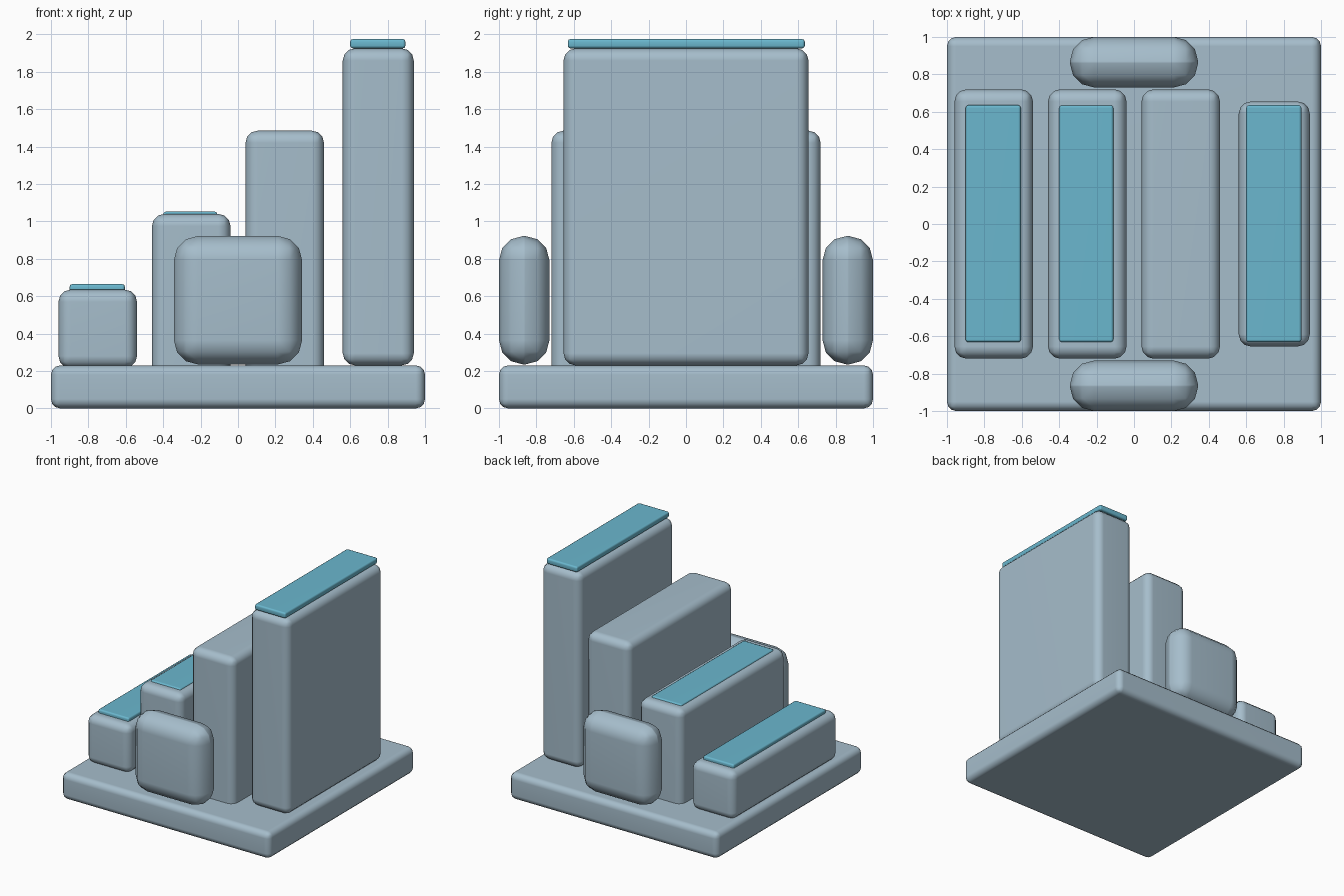
import bpy, bmesh

if "Cube" in bpy.data.objects:
    bpy.data.objects.remove(bpy.data.objects["Cube"])


def material(name, rgb):
    m = bpy.data.materials.new(name)
    m.diffuse_color = (*rgb, 1.0)
    m.use_nodes = True
    m.node_tree.nodes["Principled BSDF"].inputs["Base Color"].default_value = m.diffuse_color
    return m


grey = material("blue_grey", (0.38, 0.51, 0.60))
teal = material("teal", (0.145, 0.475, 0.62))


def rounded_box(name, x, y, z, radius, mat, segments=3):
    """Bevelled box from (min, max) ranges on each axis."""
    lo, hi = zip(x, y, z)
    bm = bmesh.new()
    bmesh.ops.create_cube(bm, size=1)
    for v in bm.verts:
        v.co = [(a + b) / 2 + c * (b - a) for a, b, c in zip(lo, hi, v.co)]
    bmesh.ops.bevel(bm, geom=bm.edges[:], offset=radius, offset_type='OFFSET',
                    segments=segments, profile=0.5, affect='EDGES')
    for f in bm.faces:
        f.smooth = True
    mesh = bpy.data.meshes.new(name)
    bm.to_mesh(mesh)
    bm.free()
    mesh.materials.append(mat)
    ob = bpy.data.objects.new(name, mesh)
    bpy.context.collection.objects.link(ob)
    # keeps the large faces flat-looking
    ob.modifiers.new("weighted_normals", 'WEIGHTED_NORMAL')
    return ob


# Base slab
rounded_box("base", (-1, 1), (-1, 1), (0, 0.23), 0.05, grey)

# Rising bars: x range, half depth, bottom, top
bars = [
    ((-0.96, -0.54), 0.72, 0.215, 0.635),
    ((-0.46, -0.04), 0.72, 0.17, 1.04),
    ((0.04, 0.46), 0.72, 0.17, 1.485),
    ((0.56, 0.94), 0.655, 0.23, 1.925),
]
for i, (x, d, z0, z1) in enumerate(bars, 1):
    rounded_box(f"bar_{i}", x, (-d, d), (z0, z1), 0.065, grey)

# Coloured caps on three of the bars
caps = [
    ("cap_1", (-0.90, -0.605), 0.615, 0.665),
    ("cap_2", (-0.40, -0.11), 1.0, 1.052),
    ("cap_4", (0.60, 0.895), 1.925, 1.975),
]
for name, x, z0, z1 in caps:
    rounded_box(name, x, (-0.632, 0.635), (z0, z1), 0.014, teal, 2)

# Pillow-shaped blocks at front and back
for name, y in (("front_pillow", (-1.0, -0.73)), ("back_pillow", (0.73, 1.0))):
    rounded_box(name, (-0.343, 0.343), y, (0.235, 0.922), 0.13, grey)
